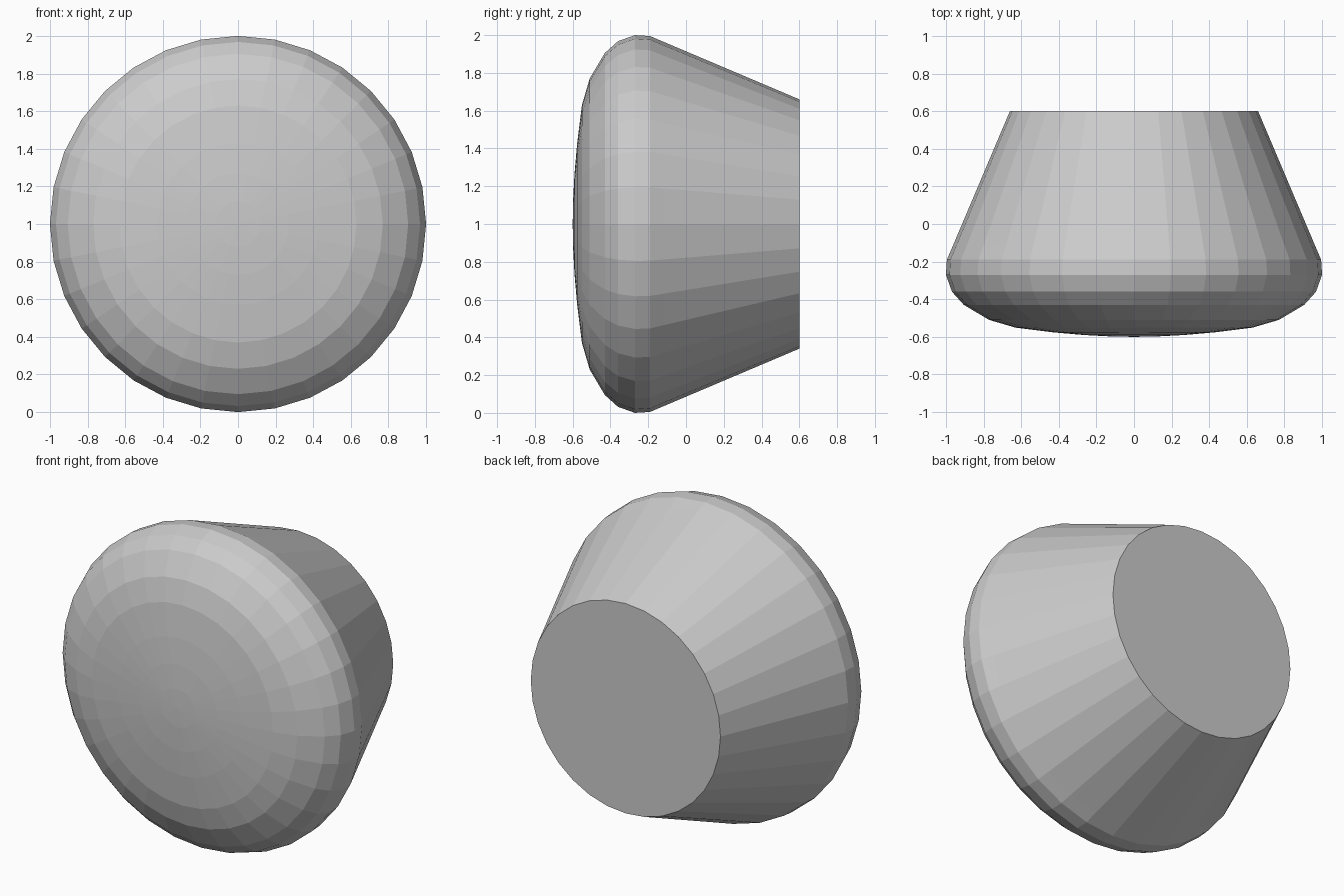
import bpy, bmesh, math

if "Cube" in bpy.data.objects:
    bpy.data.objects.remove(bpy.data.objects["Cube"])

SIDES = 32
CENTRE_Z = 1.0
# Profile (y, radius): domed front, rounded rim, tapering body
PROFILE = [(-0.598, 0.12), (-0.59, 0.27), (-0.576, 0.43), (-0.551, 0.63),
           (-0.51, 0.77), (-0.43, 0.905), (-0.36, 0.968), (-0.27, 1.0),
           (-0.19, 0.995), (-0.12, 0.965), (0.6, 0.66)]

bm = bmesh.new()


def ring(y, r):
    angles = [2 * math.pi * i / SIDES for i in range(SIDES)]
    return [bm.verts.new((r * math.cos(a), y, CENTRE_Z + r * math.sin(a)))
            for a in angles]


# Side walls of the knob
rings = [ring(y, r) for y, r in PROFILE]
for a, b in zip(rings, rings[1:]):
    for i in range(SIDES):
        j = (i + 1) % SIDES
        bm.faces.new((a[i], a[j], b[j], b[i]))

# Dome tip and flat back
tip = bm.verts.new((0, -0.6, CENTRE_Z))
for i in range(SIDES):
    bm.faces.new((tip, rings[0][(i + 1) % SIDES], rings[0][i]))
bm.faces.new(rings[-1])

bmesh.ops.recalc_face_normals(bm, faces=bm.faces)
mesh = bpy.data.meshes.new("domed_knob")
bm.to_mesh(mesh)
bm.free()
bpy.context.collection.objects.link(bpy.data.objects.new("domed_knob", mesh))
